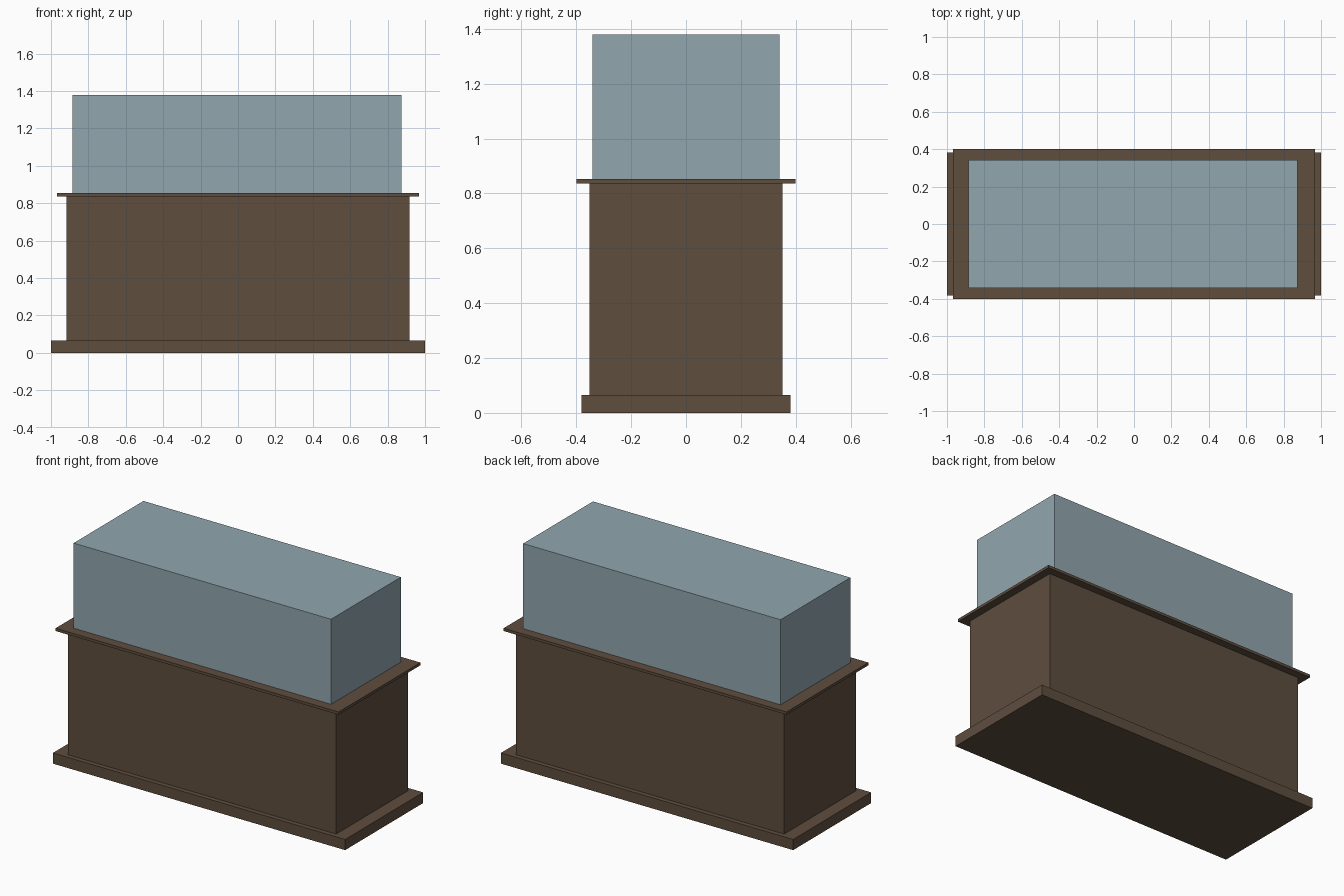
import bpy

if "Cube" in bpy.data.objects:
    bpy.data.objects.remove(bpy.data.objects["Cube"])


def material(name, color):
    mat = bpy.data.materials.new(name)
    mat.diffuse_color = color
    mat.use_nodes = True
    mat.node_tree.nodes["Principled BSDF"].inputs["Base Color"].default_value = mat.diffuse_color
    return mat


def box(name, x, y, z, mat):
    """Box from (min, max) ranges on each axis."""
    ranges = (x, y, z)
    bpy.ops.mesh.primitive_cube_add(size=1, location=[(a + b) / 2 for a, b in ranges])
    obj = bpy.context.object
    obj.name = name
    obj.scale = [b - a for a, b in ranges]
    bpy.ops.object.transform_apply(location=False, rotation=False, scale=True)
    obj.data.materials.append(mat)
    return obj


wood = material("dark_wood", (0.113, 0.075, 0.048, 1))
glass = material("blue_grey_glass", (0.285, 0.38, 0.43, 1))

# Wooden stand, from the floor up
box("plinth", (-1, 1), (-0.381, 0.381), (0, 0.066), wood)
box("cabinet_body", (-0.918, 0.918), (-0.352, 0.352), (0.066, 0.836), wood)
box("cabinet_top", (-0.968, 0.968), (-0.4, 0.4), (0.836, 0.853), wood)

# Glass case, set slightly left of centre
box("glass_case", (-0.886, 0.875), (-0.341, 0.341), (0.853, 1.379), glass)
